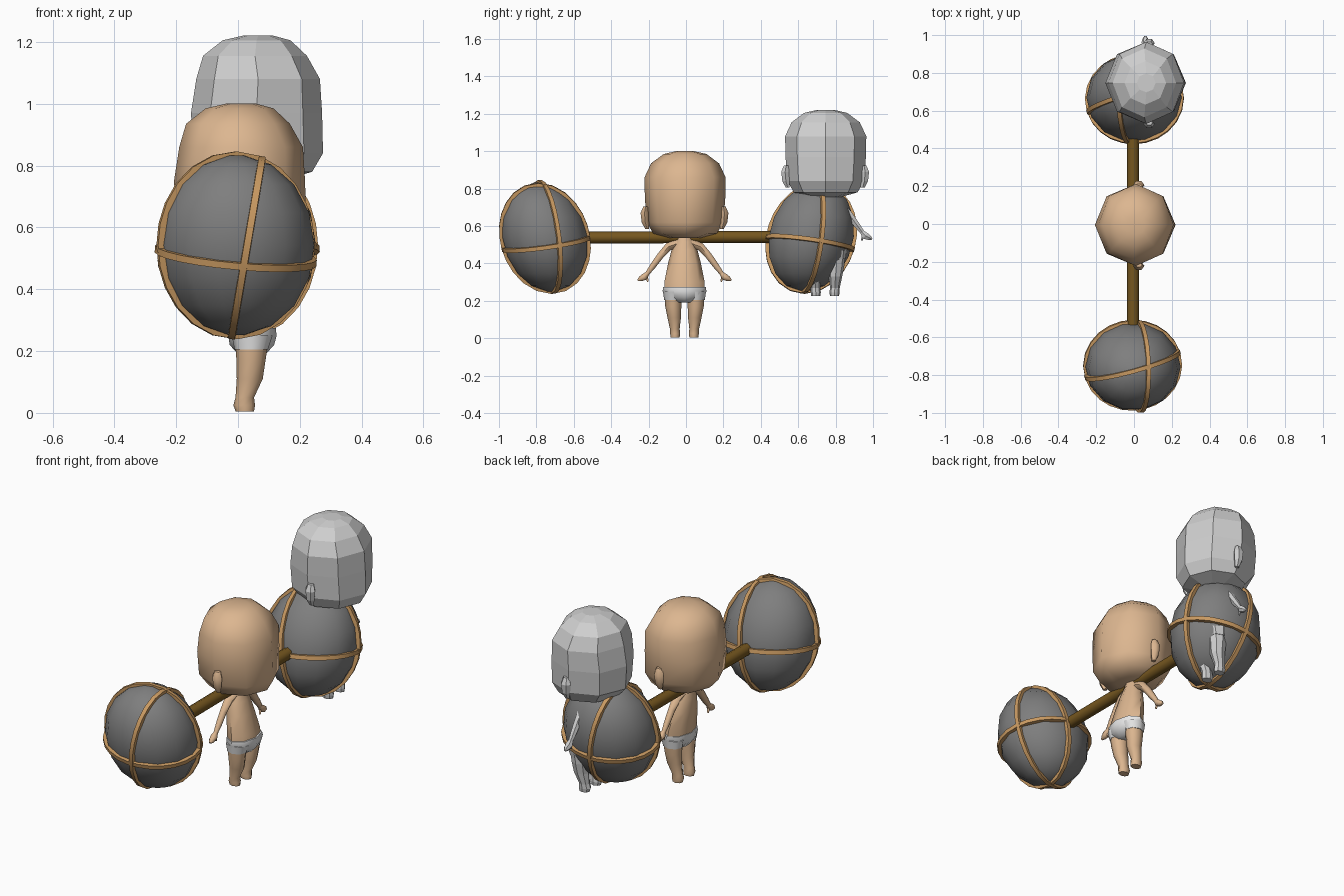
import bpy, math
from mathutils import Vector, Matrix

if "Cube" in bpy.data.objects:
    bpy.data.objects.remove(bpy.data.objects["Cube"])


def colour(name, r, g, b):
    m = bpy.data.materials.new(name)
    m.diffuse_color = (r, g, b, 1)
    m.use_nodes = True
    m.node_tree.nodes["Principled BSDF"].inputs["Base Color"].default_value = m.diffuse_color
    return m


SKIN = colour("skin", 0.72, 0.47, 0.28)
WHITE = colour("white cloth", 0.82, 0.82, 0.82)
GREY = colour("light grey", 0.62, 0.62, 0.62)
STONE = colour("stone grey", 0.21, 0.21, 0.21)
STRAP = colour("tan strap", 0.58, 0.32, 0.12)
WOOD = colour("dark wood", 0.18, 0.095, 0.014)


def bridge(name, rings, mat, closed=False, smooth=True, move=(0, 0, 0), angle=None):
    """Skin a list of equal-length point rings; cap the ends unless closed."""
    n, k = len(rings[0]), len(rings)
    verts = [Vector(p) + Vector(move) for ring in rings for p in ring]
    faces = []
    for i in range(k if closed else k - 1):
        j = (i + 1) % k
        for a in range(n):
            b = (a + 1) % n
            faces.append((i * n + a, i * n + b, j * n + b, j * n + a))
    if not closed:
        faces += [tuple(range(n))[::-1], tuple(range((k - 1) * n, k * n))]
    me = bpy.data.meshes.new(name)
    me.from_pydata(verts, [], faces)
    me.materials.append(mat)
    ob = bpy.data.objects.new(name, me)
    bpy.context.collection.objects.link(ob)
    bpy.context.view_layer.objects.active = ob
    for o in bpy.context.selected_objects:
        o.select_set(False)
    ob.select_set(True)
    bpy.ops.object.mode_set(mode='EDIT')
    bpy.ops.mesh.select_all(action='SELECT')
    bpy.ops.mesh.normals_make_consistent(inside=False)
    bpy.ops.object.mode_set(mode='OBJECT')
    if smooth:
        bpy.ops.object.shade_smooth_by_angle(angle=math.radians(angle or 60))
    return ob


def oval(z, cx, cy, rx, ry, n=8):
    return [(cx + rx * math.cos(2 * math.pi * i / n),
             cy + ry * math.sin(2 * math.pi * i / n), z) for i in range(n)]


def tube(path, n=6):
    """Rings around a path of (x, y, z, radius) lying in a plane of constant x."""
    rings = []
    for i, p in enumerate(path):
        a, b = path[max(i - 1, 0)], path[min(i + 1, len(path) - 1)]
        d = (Vector(b[:3]) - Vector(a[:3])).normalized()
        u = Vector((1, 0, 0))
        v = d.cross(u)
        rings.append([Vector(p[:3]) + p[3] * (u * math.cos(t) + v * math.sin(t))
                      for t in (2 * math.pi * j / n for j in range(n))])
    return rings


def figure(prefix, move, skin, cloth, smooth):
    def part(name, rings, mat):
        bridge(prefix + name, rings, mat, smooth=smooth, move=move)

    # large rounded head
    part("head", [oval(z, cx, -0.005, rx, ry) for z, cx, rx, ry in (
        (0.535, 0.02, 0.08, 0.08), (0.56, 0.02, 0.165, 0.17),
        (0.62, 0.01, 0.21, 0.205), (0.75, 0.005, 0.212, 0.215),
        (0.86, 0.01, 0.2, 0.217), (0.935, 0.0, 0.168, 0.182),
        (0.985, 0.005, 0.11, 0.115), (1.0, 0.01, 0.05, 0.05))], skin)
    # torso and neck
    part("torso", [oval(z, cx, -0.008, rx, ry) for z, cx, rx, ry in (
        (0.25, 0.045, 0.072, 0.108), (0.3, 0.04, 0.07, 0.108),
        (0.4, 0.02, 0.062, 0.088), (0.47, 0.01, 0.052, 0.07),
        (0.515, 0.005, 0.04, 0.05), (0.56, 0.005, 0.03, 0.03))], skin)
    # underwear waist
    part("underwear", [oval(z, cx, -0.008, rx, ry) for z, cx, rx, ry in (
        (0.19, 0.045, 0.045, 0.045), (0.22, 0.045, 0.072, 0.1),
        (0.25, 0.047, 0.078, 0.117), (0.275, 0.045, 0.077, 0.115))], cloth)
    for s, side in ((-1, "left"), (1, "right")):
        cy = -0.008 + s * 0.06
        # leg with a small foot
        part(side + "_leg", [oval(z, cx, cy - s * dy, rx, ry) for z, cx, dy, rx, ry in (
            (0.005, 0.022, 0.01, 0.03, 0.024), (0.025, 0.02, 0.01, 0.035, 0.027),
            (0.05, 0.022, 0.008, 0.03, 0.026), (0.11, 0.038, 0.005, 0.042, 0.036),
            (0.17, 0.042, 0.0, 0.047, 0.043), (0.24, 0.045, 0.0, 0.055, 0.048))], skin)
        # underwear leg opening
        part(side + "_underwear_hem", [oval(z, cx, cy, rx, ry) for z, cx, rx, ry in (
            (0.205, 0.043, 0.054, 0.049), (0.25, 0.046, 0.066, 0.055))], cloth)
        # arm, hand and thumb
        def limb(pts):
            return tube([(0.005, -0.008 + s * y, z, r) for y, z, r in pts])
        part(side + "_arm", limb(((0.03, 0.51, 0.026), (0.085, 0.49, 0.025),
             (0.13, 0.44, 0.021), (0.17, 0.385, 0.018), (0.2, 0.345, 0.013))), skin)
        part(side + "_hand", limb(((0.195, 0.35, 0.012), (0.215, 0.328, 0.021),
             (0.235, 0.318, 0.016), (0.25, 0.31, 0.006))), skin)
        part(side + "_thumb", limb(((0.205, 0.335, 0.009), (0.195, 0.302, 0.005))), skin)
        # ear
        part(side + "_ear", [oval(z, 0.025, -0.008 + s * y, rx, ry, 6) for z, y, rx, ry in (
            (0.585, 0.2, 0.012, 0.012), (0.62, 0.21, 0.024, 0.022),
            (0.67, 0.214, 0.03, 0.024), (0.705, 0.208, 0.018, 0.014))], skin)


figure("lifter_", (0, 0, 0), SKIN, WHITE, True)
figure("grey_", (0.055, 0.752, 0.22), GREY, GREY, False)

# carrying pole
bridge("pole", tube([(-0.005, -0.56, 0.538, 0.032), (-0.005, 0.5, 0.543, 0.032)], 8), WOOD)

RAD = Vector((0.252, 0.233, 0.292))


def boulder(name, centre, turn):
    place = Matrix.Translation(centre) @ Matrix.Rotation(turn, 4, 'Z')

    def lean(p):
        return place @ Vector((p.x, p.y - 0.12 * p.z, p.z))

    # egg-shaped stone
    rings = []
    for i in range(9):
        a = math.pi * (0.03 + 0.94 * i / 8)
        rings.append([lean(Vector((RAD.x * math.sin(a) * math.cos(t),
                                   RAD.y * math.sin(a) * math.sin(t),
                                   -RAD.z * math.cos(a))))
                      for t in (2 * math.pi * j / 14 for j in range(14))])
    bridge(name, rings, STONE, angle=80)

    # three straps, each the cut of a plane (offset, two directions) with the stone
    for label, off, u, v in (
            ("waist_strap", (0, 0, -0.035), (1, 0, -0.09), (0, 1, 0.14)),
            ("long_strap", (0.035, 0, 0), (0, 1, 0), (0.17, 0, 1)),
            ("cross_strap", (0, 0.01, 0), (1, 0.27, 0), (0, 0, 1))):
        o, u, v = Vector(off), Vector(u).normalized(), Vector(v).normalized()
        nrm = u.cross(v).normalized()
        loop = []
        for j in range(24):
            t = 2 * math.pi * j / 24
            d = u * math.cos(t) + v * math.sin(t)
            a = sum((d[k] / RAD[k]) ** 2 for k in range(3))
            b = sum(o[k] * d[k] / RAD[k] ** 2 for k in range(3))
            c = sum((o[k] / RAD[k]) ** 2 for k in range(3)) - 1
            s = (-b + math.sqrt(b * b - a * c)) / a
            loop.append([lean(o + d * (s + h) + nrm * w) for h, w in (
                (-0.016, -0.013), (0.012, -0.011), (0.012, 0.011), (-0.016, 0.013))])
        bridge(name + "_" + label, loop, STRAP, closed=True, angle=40)


boulder("front_boulder", (-0.005, -0.755, 0.542), 0)
boulder("back_boulder", (0.0, 0.67, 0.542), math.pi)
